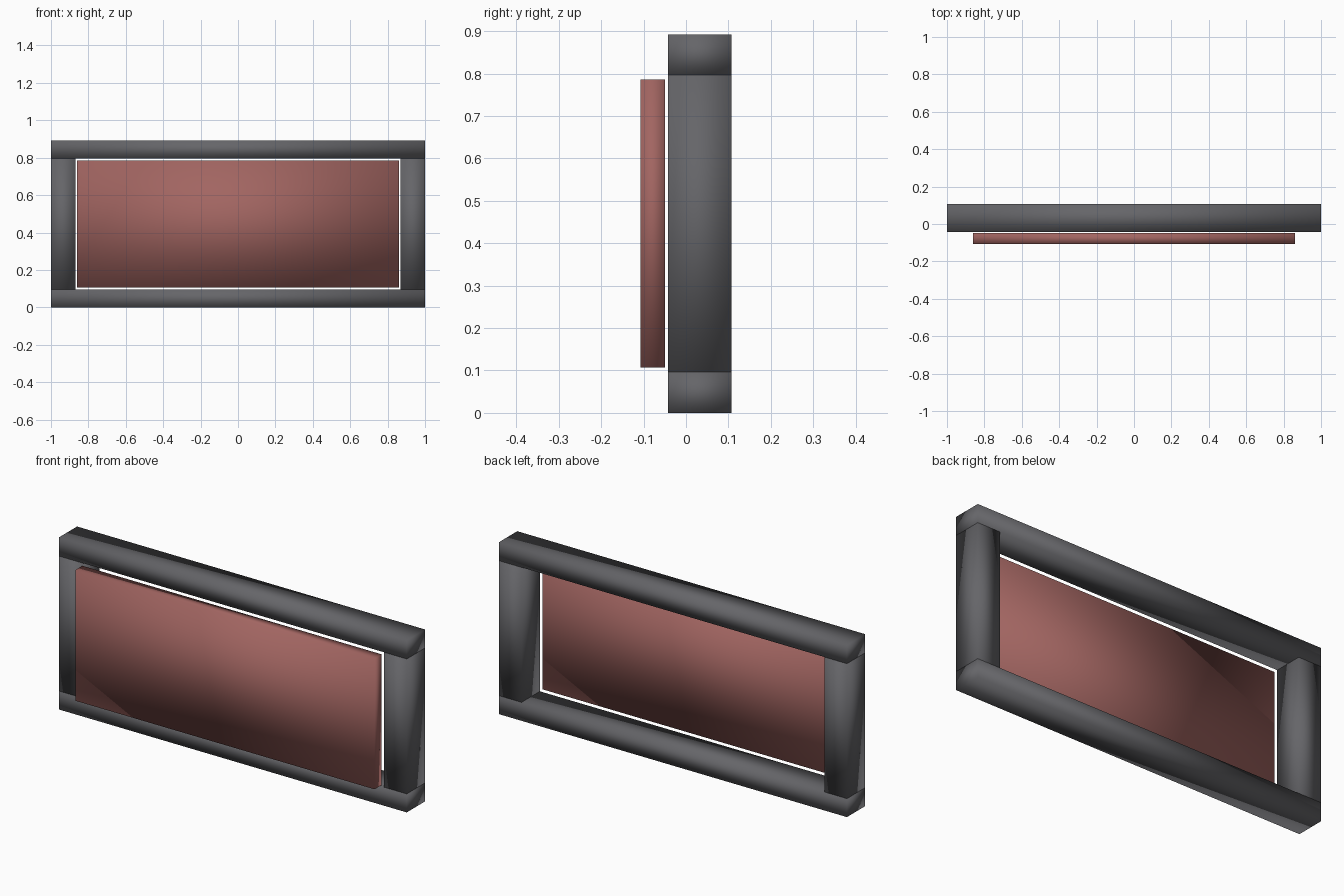
import bpy

if "Cube" in bpy.data.objects:
    bpy.data.objects.remove(bpy.data.objects["Cube"])

# Muted red for the panel, dark grey for the frame
def material(name, color):
    m = bpy.data.materials.new(name)
    m.diffuse_color = color
    m.use_nodes = True
    m.node_tree.nodes["Principled BSDF"].inputs["Base Color"].default_value = m.diffuse_color
    return m

RED = material("panel_red", (0.36, 0.13, 0.12, 1))
GREY = material("frame_grey", (0.13, 0.13, 0.14, 1))


def box(name, x, y, z, mat):
    """Smooth-shaded box from (min, max) ranges on each axis."""
    ranges = (x, y, z)
    bpy.ops.mesh.primitive_cube_add(size=1, location=[(a + b) / 2 for a, b in ranges])
    ob = bpy.context.object
    ob.name = name
    ob.scale = [b - a for a, b in ranges]
    bpy.ops.object.transform_apply(location=False, rotation=False, scale=True)
    bpy.ops.object.shade_smooth()
    ob.data.materials.append(mat)
    return ob


HEIGHT, RAIL, POST = 0.893, 0.096, 0.13
DEPTH = (-0.043, 0.107)

# Full-width rails
box("bottom_rail", (-1, 1), DEPTH, (0, RAIL), GREY)
box("top_rail", (-1, 1), DEPTH, (HEIGHT - RAIL, HEIGHT), GREY)

# Side posts between the rails
for side, x in (("left", (-1, -1 + POST)), ("right", (1 - POST, 1))):
    box(side + "_post", x, DEPTH, (RAIL, HEIGHT - RAIL), GREY)

# Panel sitting just in front of the frame opening
box("front_panel", (-0.86, 0.86), (-0.107, -0.049), (0.107, 0.786), RED)
